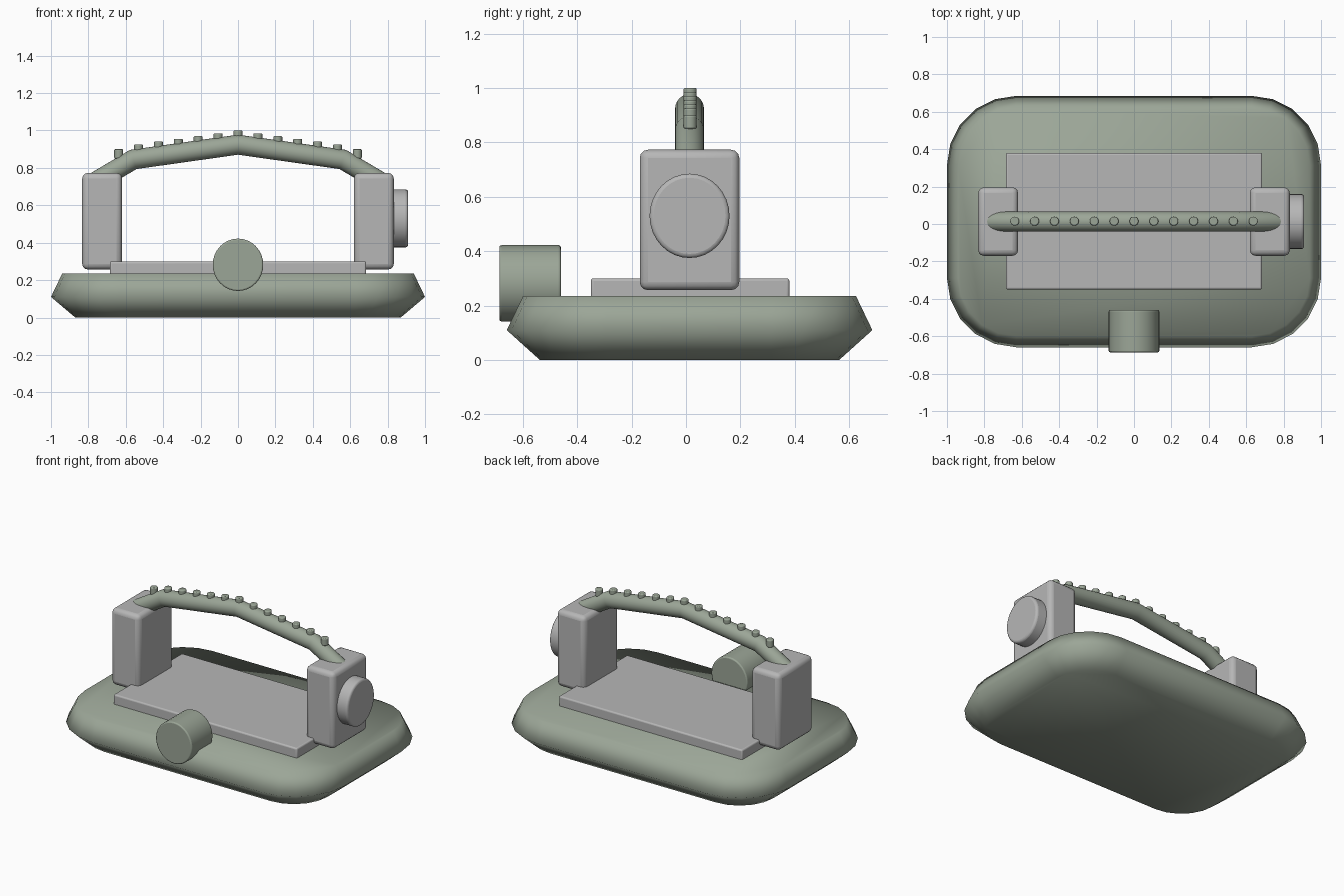
import bpy, bmesh, math
from mathutils import Matrix, Vector

if "Cube" in bpy.data.objects:
    bpy.data.objects.remove(bpy.data.objects["Cube"])

MID_Y = 0.013


def material(name, rgb):
    m = bpy.data.materials.new(name)
    m.use_nodes = True
    m.diffuse_color = (*rgb, 1)
    m.node_tree.nodes["Principled BSDF"].inputs["Base Color"].default_value = (*rgb, 1)
    return m


sage = material("sage green", (0.33, 0.38, 0.31))
grey = material("light grey", (0.47, 0.47, 0.47))


def finish(name, bm, mat, bevel=0, segments=3, angle=35):
    bmesh.ops.recalc_face_normals(bm, faces=bm.faces)
    mesh = bpy.data.meshes.new(name)
    bm.to_mesh(mesh)
    bm.free()
    ob = bpy.data.objects.new(name, mesh)
    bpy.context.collection.objects.link(ob)
    mesh.materials.append(mat)
    if bevel:
        mod = ob.modifiers.new("bevel", "BEVEL")
        mod.width, mod.segments = bevel, segments
        mod.limit_method = "ANGLE"
        mod.angle_limit = math.radians(40)
    bpy.ops.object.select_all(action="DESELECT")
    ob.select_set(True)
    bpy.context.view_layer.objects.active = ob
    bpy.ops.object.shade_smooth_by_angle(angle=math.radians(angle))
    return ob


def box(name, low, high, mat, bevel):
    low, high = Vector(low), Vector(high)
    bm = bmesh.new()
    bmesh.ops.create_cube(bm, size=1, matrix=Matrix.Translation((low + high) / 2)
                          @ Matrix.Diagonal((*(high - low), 1)))
    return finish(name, bm, mat, bevel)


def cylinder(name, centre, radii, depth, axis, mat, bevel, sides=32):
    turn = {"X": Matrix.Rotation(math.pi / 2, 4, "Y"),
            "Y": Matrix.Rotation(math.pi / 2, 4, "X"), "Z": Matrix()}[axis]
    bm = bmesh.new()
    bmesh.ops.create_cone(bm, cap_ends=True, segments=sides, radius1=1, radius2=1, depth=1,
                          matrix=Matrix.Translation(centre) @ turn
                          @ Matrix.Diagonal((radii[0], radii[1], depth, 1)))
    return finish(name, bm, mat, bevel)


# Base: rounded rectangle rings, widest between floor and deck
def ring(bm, half_x, half_y, radius, z, steps=5):
    verts = []
    for corner, (sx, sy) in enumerate([(1, 1), (-1, 1), (-1, -1), (1, -1)]):
        for i in range(steps + 1):
            a = math.pi / 2 * (corner + i / steps)
            verts.append(bm.verts.new((sx * (half_x - radius) + radius * math.cos(a),
                                       MID_Y + sy * (half_y - radius) + radius * math.sin(a), z)))
    return verts


bm = bmesh.new()
rings = [ring(bm, 0.87, 0.55, 0.25, 0),
         ring(bm, 1.0, 0.672, 0.37, 0.11),
         ring(bm, 0.94, 0.612, 0.31, 0.235)]
for lower, upper in zip(rings, rings[1:]):
    for i in range(len(lower)):
        j = (i + 1) % len(lower)
        bm.faces.new((lower[i], lower[j], upper[j], upper[i]))
bm.faces.new(rings[0])
bm.faces.new(rings[-1])
finish("base", bm, sage, angle=180)

# Deck plate and the two handle posts
box("deck_plate", (-0.685, -0.35, 0.2), (0.685, 0.38, 0.30), grey, 0.01)
for side, x0, x1 in (("left", 0.62, 0.833), ("right", -0.833, -0.62)):
    box(side + "_post", (x0, -0.17, 0.257), (x1, 0.196, 0.773), grey, 0.03)

# Round knobs
cylinder("side_knob", (0.86, MID_Y, 0.53), (0.155, 0.147), 0.1, "X", grey, 0.015)
cylinder("front_knob", (0, -0.573, 0.282), (0.135, 0.14), 0.226, "Y", sage, 0.008)

# Bent handle: round tube with mitred joints
half = [(0, 0.924), (0.56, 0.845), (0.78, 0.715)]
path = [Vector((-x, MID_Y, z)) for x, z in half[:0:-1]] + [Vector((x, MID_Y, z)) for x, z in half]
bm = bmesh.new()
loops = []
for i, p in enumerate(path):
    before = (p - path[i - 1]).normalized() if i else None
    after = (path[i + 1] - p).normalized() if i < len(path) - 1 else None
    tangent = ((before or after) + (after or before)).normalized()
    stretch = 1 / tangent.dot(before or after)
    up = Vector((-tangent.z, 0, tangent.x)) * stretch
    loops.append([bm.verts.new(p + 0.053 * (math.cos(a) * Vector((0, 1, 0)) + math.sin(a) * up))
                  for a in (math.tau * k / 24 for k in range(24))])
for a, b in zip(loops, loops[1:]):
    for k in range(24):
        n = (k + 1) % 24
        bm.faces.new((a[k], a[n], b[n], b[k]))
bm.faces.new(loops[0])
bm.faces.new(loops[-1])
finish("handle", bm, sage, angle=50)

# Row of grip studs along the top of the handle
for i in range(-6, 7):
    x = i * 0.1063
    top = 1.0 - 0.14 * abs(x) if abs(i) < 6 else 0.9
    cylinder(f"grip_stud_{i + 7}", (x, MID_Y + 0.002, top - 0.025), (0.024, 0.024), 0.05, "Z",
             sage, 0.006, 16)
